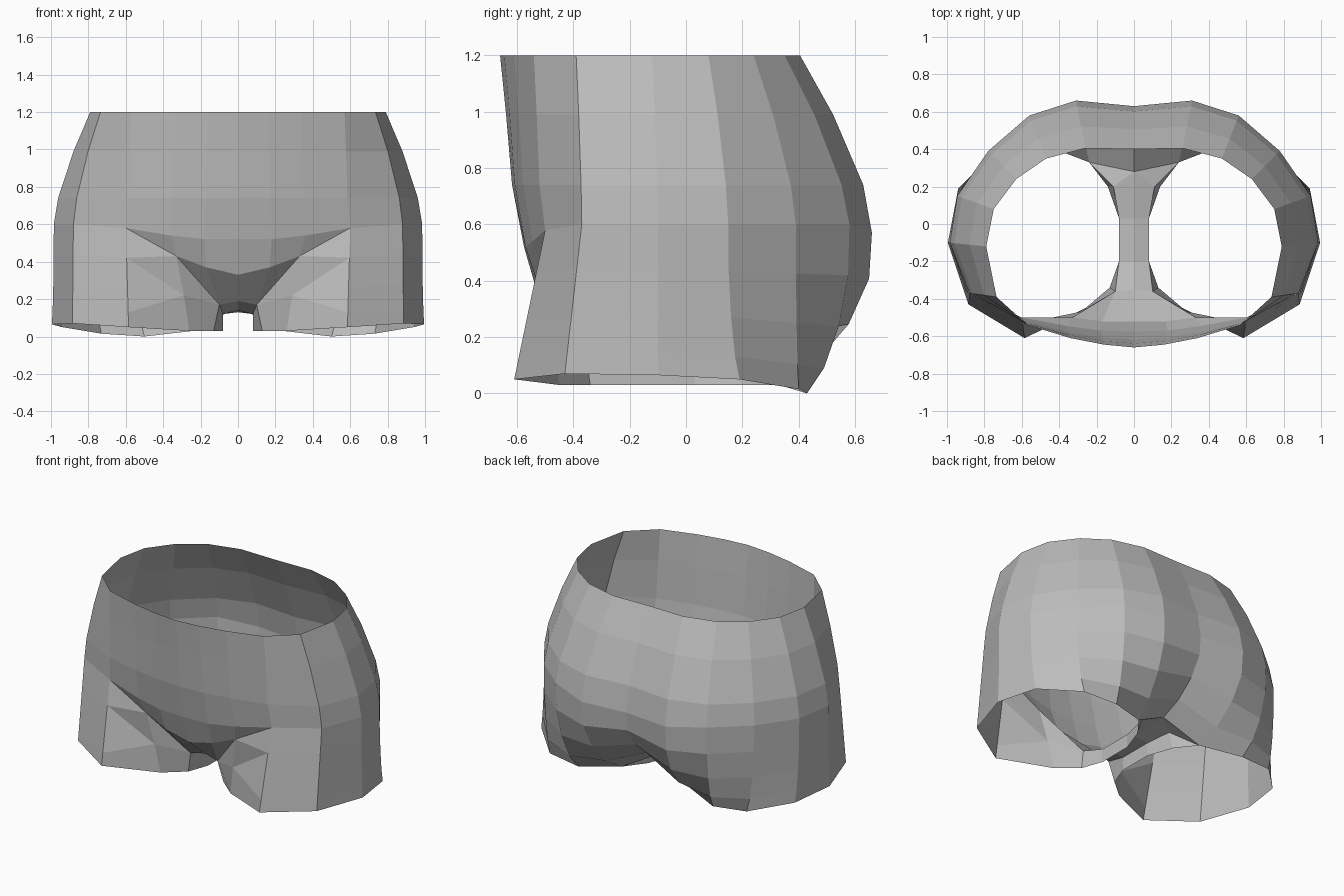
import bpy
import bmesh
from mathutils import Vector

default = bpy.data.objects.get("Cube")
if default:
    bpy.data.objects.remove(default)

# Outlines of the left half, running from front centre round to back centre
FRONT, CORNER = 3, 4
waist = [(0, -.66), (.16, -.645), (.34, -.61), (.57, -.54), (.735, -.39), (.79, -.12),
         (.75, .08), (.63, .24), (.47, .35), (.26, .405), (0, .4)]
hip = [(0, -.575, .52), (.18, -.57, .52), (.36, -.545, .54), (.6, -.5, .58),
       (.88, -.37, .6), (.985, -.1, .6), (.945, .15, .6), (.78, .39, .6),
       (.56, .58, .6), (.31, .66, .57), (0, .63, .57)]
hem = [(.585, -.61, .05), (.885, -.43, .07), (.995, -.1, .065), (.94, .19, .05),
       (.73, .4, .015), (.5, .43, 0), (.24, .33, .03), (0, .28, .16)]

bm = bmesh.new()


def vert(p):
    return bm.verts.new(p)


def face(*verts):
    bm.faces.new(verts)


def strip(a, b):
    """Join two rows of vertices with quads."""
    for i in range(len(a) - 1):
        face(a[i], a[i + 1], b[i + 1], b[i])


def upper_column(i):
    top, low = Vector((*waist[i], 1.2)), Vector(hip[i])
    column = [vert(top)]
    for z, front, back in ((.99, .25, .46), (.74, .5, .88)):
        p = top.lerp(low, front if i <= FRONT else back)
        column.append(vert((p.x, p.y, z)))
    return column + [vert(low)]


def lower_column(i):
    top, low = Vector(hip[i]), Vector(hem[i - FRONT])
    column = []
    for drop, seat in ((.3, .03), (.6, .25), (.85, .6)):
        p = top.lerp(low, drop if i <= CORNER else seat)
        column.append(vert((p.x, p.y, top.z + (low.z - top.z) * drop)))
    return column + [vert(low)]


# Belly, hips and seat, with the outer leg continuing below the hips
columns = [upper_column(i) for i in range(len(hip))]
for i in range(FRONT, len(hip)):
    columns[i] += lower_column(i)
for a, b in zip(columns, columns[1:]):
    strip(a, b)

# Crotch: centre seam, inner-leg fold and inner hem, from back to front
seam = [columns[-1][-1]] + [vert((0, y, z)) for y, z in
                            ((.03, .13), (-.2, .14), (-.35, .19), (-.52, .33))]
fold = [vert(p) for p in ((.11, .2, .13), (.08, .03, .12), (.08, -.2, .12),
                          (.1, -.36, .17), (.29, -.47, .22))]
inner_hem = [vert((x, y, .03)) for x, y in
             ((.14, .2), (.08, .03), (.08, -.2), (.13, -.34), (.26, -.45))]
seat_hem = columns[-2][-1]
strip(seam[:4], fold[:4])
strip(fold, inner_hem)
face(seam[0], fold[0], seat_hem)
face(seat_hem, fold[0], inner_hem[0])

# Underside of the belly and the crease above the leg
under, crease = vert((.17, -.52, .37)), vert((.33, -.5, .43))
tip, thigh, knee, shin, cuff = columns[FRONT][3:]
strip([c[3] for c in columns[:3]], [seam[4], under, crease])
face(columns[2][3], tip, crease)
face(seam[3], seam[4], under, fold[3])
face(under, crease, fold[3])
face(crease, fold[4], fold[3])

# Front of the leg
face(crease, tip, thigh)
face(crease, thigh, fold[4])
face(fold[4], thigh, knee)
face(fold[4], knee, shin)
face(fold[4], shin, cuff, inner_hem[4])

# Mirror the half across the centre
source = bm.verts[:] + bm.edges[:] + bm.faces[:]
bmesh.ops.mirror(bm, geom=source, axis='X', merge_dist=.0001)
bmesh.ops.remove_doubles(bm, verts=bm.verts[:], dist=.0005)
bmesh.ops.recalc_face_normals(bm, faces=bm.faces[:])

mesh = bpy.data.meshes.new("shorts")
bm.to_mesh(mesh)
bm.free()
shorts = bpy.data.objects.new("shorts", mesh)
bpy.context.collection.objects.link(shorts)

# Plain grey cloth
cloth = bpy.data.materials.new("grey_cloth")
cloth.use_nodes = True
cloth.diffuse_color = (.5, .5, .5, 1)
cloth.node_tree.nodes["Principled BSDF"].inputs["Base Color"].default_value = (.5, .5, .5, 1)
mesh.materials.append(cloth)
